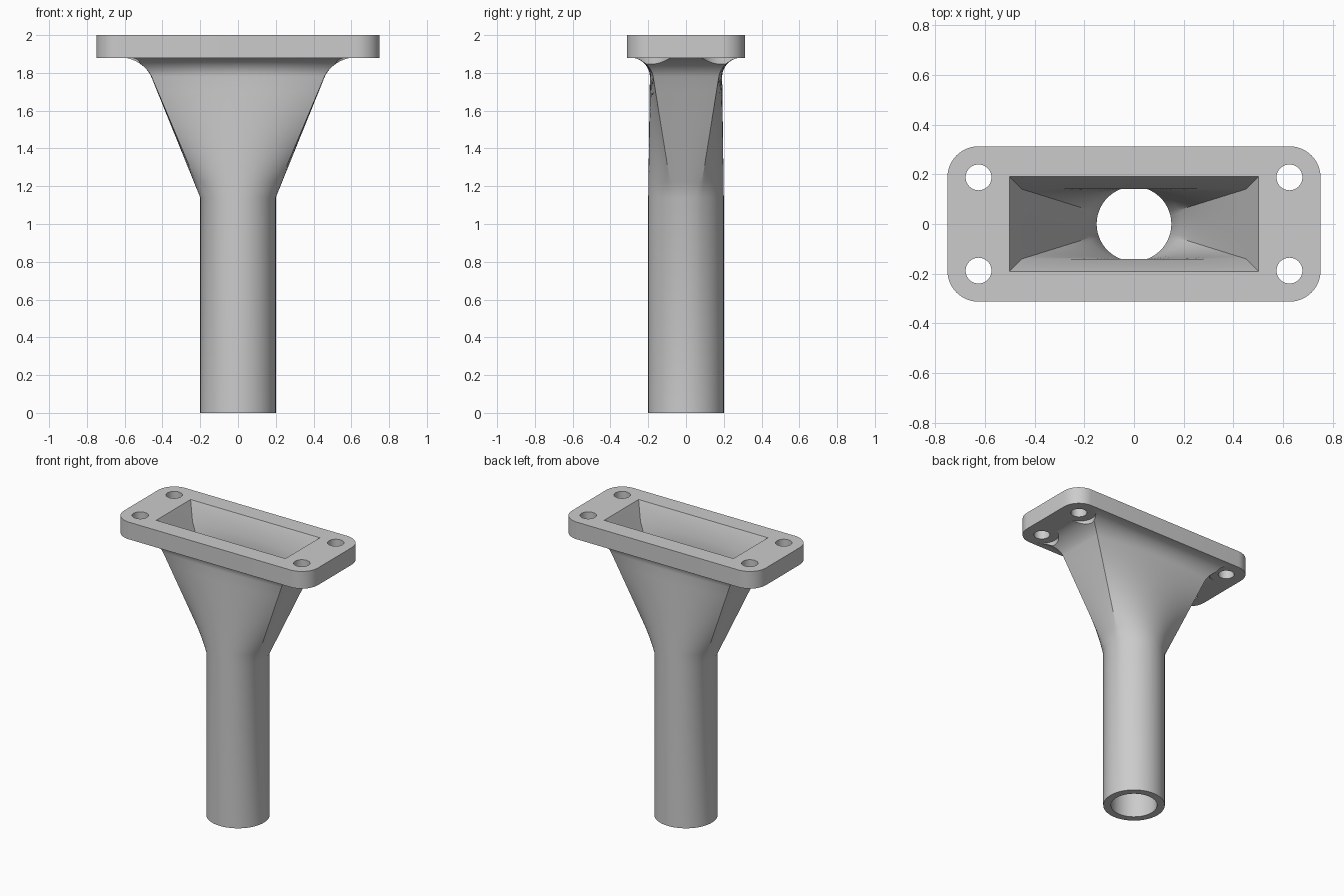
import bpy, bmesh, math
from mathutils import Vector

cube = bpy.data.objects.get("Cube")
if cube:
    bpy.data.objects.remove(cube, do_unlink=True)

# One plain grey material
grey = bpy.data.materials.new("plain grey")
grey.use_nodes = True
grey.diffuse_color = (0.6, 0.6, 0.6, 1)
grey.node_tree.nodes["Principled BSDF"].inputs["Base Color"].default_value = (0.6, 0.6, 0.6, 1)

LONG, SHORT = 32, 10          # segments on long and short sides
NECK, UNDER, TOP = 1.14, 1.88, 2.0


def rect_ring(hx, hy, z):
    c = [Vector((sx * hx, sy * hy, z)) for sx, sy in ((1, -1), (1, 1), (-1, 1), (-1, -1))]
    return [c[i].lerp(c[(i + 1) % 4], k / n)
            for i, n in enumerate((SHORT, LONG, SHORT, LONG)) for k in range(n)]


def circle_ring(r, z, a):
    """Circle whose points line up with a rectangle with corners at angle a."""
    ends = (-a, a, math.pi - a, math.pi + a, 2 * math.pi - a)
    pts = []
    for i, n in enumerate((SHORT, LONG, SHORT, LONG)):
        for k in range(n):
            t = ends[i] + (ends[i + 1] - ends[i]) * k / n
            pts.append(Vector((r * math.cos(t), r * math.sin(t), z)))
    return pts


def blend(a, b, f):
    return [p.lerp(q, f) for p, q in zip(a, b)]


def solid(name, rings):
    """Closed solid skinned over a stack of matching rings."""
    bm = bmesh.new()
    loops = [[bm.verts.new(p) for p in r] for r in rings]
    for lo, hi in zip(loops, loops[1:]):
        for i in range(len(lo)):
            j = (i + 1) % len(lo)
            bm.faces.new((lo[i], lo[j], hi[j], hi[i]))
    bm.faces.new(loops[0][::-1])
    bm.faces.new(loops[-1])
    bmesh.ops.recalc_face_normals(bm, faces=bm.faces)
    mesh = bpy.data.meshes.new(name)
    bm.to_mesh(mesh)
    bm.free()
    mesh.materials.append(grey)
    ob = bpy.data.objects.new(name, mesh)
    bpy.context.collection.objects.link(ob)
    return ob


def cylinder(name, x, y, r, z0, z1, n=40):
    ring = [(r * math.cos(math.tau * k / n) + x, r * math.sin(math.tau * k / n) + y) for k in range(n)]
    return solid(name, [[Vector((*p, z)) for p in ring] for z in (z0, z1)])


def combine(target, tool, operation):
    mod = target.modifiers.new("combine", "BOOLEAN")
    mod.operation, mod.solver, mod.object = operation, "EXACT", tool
    bpy.context.view_layer.objects.active = target
    bpy.ops.object.modifier_apply(modifier=mod.name)
    bpy.data.objects.remove(tool, do_unlink=True)


# Outer pipe, round-to-rectangle funnel and fillet under the flange
angle = math.atan2(0.19, 0.5)
neck = circle_ring(0.2, NECK, angle)
mouth = rect_ring(0.5, 0.19, UNDER)
flare = rect_ring(0.608, 0.29, UNDER)
rings = [circle_ring(0.2, 0, angle)]
fillet_start = (1.78 - NECK) / (UNDER - NECK)
rings += [blend(neck, mouth, fillet_start * k / 8) for k in range(9)]
start, w = rings[-1], 0.65
for k in range(1, 11):
    t = k / 10
    b0, b1, b2 = (1 - t) ** 2, 2 * w * t * (1 - t), t * t
    rings.append([(p * b0 + q * b1 + r * b2) / (b0 + b1 + b2)
                  for p, q, r in zip(start, mouth, flare)])
rings.append(rect_ring(0.608, 0.29, 1.94))
body = solid("flanged_funnel", rings)

# Clearance round each bolt hole, cut into the fillet only
bolts = [(sx * 0.625, sy * 0.1875) for sx in (-1, 1) for sy in (-1, 1)]
for x, y in bolts:
    combine(body, cylinder("clearance", x, y, 0.11, 1.7, 2.1), "DIFFERENCE")

# Rounded flange plate
corner, steps = 0.125, 12
outline = []
for q, (sx, sy) in enumerate(((1, 1), (-1, 1), (-1, -1), (1, -1))):
    for k in range(steps + 1):
        t = math.pi / 2 * (q + k / steps)
        outline.append((sx * 0.625 + corner * math.cos(t), sy * 0.1875 + corner * math.sin(t)))
flange = solid("flange", [[Vector((*p, z)) for p in outline] for z in (UNDER, TOP)])
combine(body, flange, "UNION")

# Hollow bore: round pipe, tapering socket and bevelled mouth
angle = math.atan2(0.14, 0.45)
inner_neck = circle_ring(0.15, NECK, angle)
inner_mouth = rect_ring(0.45, 0.14, UNDER)
bore = [circle_ring(0.15, -0.1, angle)]
bore += [blend(inner_neck, inner_mouth, k / 8) for k in range(9)]
bore += [rect_ring(0.5, 0.19, TOP), rect_ring(0.55, 0.24, TOP + 0.12)]
combine(body, solid("bore", bore), "DIFFERENCE")

# Bolt holes
for x, y in bolts:
    combine(body, cylinder("bolt_hole", x, y, 0.052, 1.7, 2.1), "DIFFERENCE")

# Smooth shading with crisp edges
bpy.ops.object.select_all(action="DESELECT")
body.select_set(True)
bpy.context.view_layer.objects.active = body
bpy.ops.object.shade_smooth_by_angle(angle=math.radians(25))
